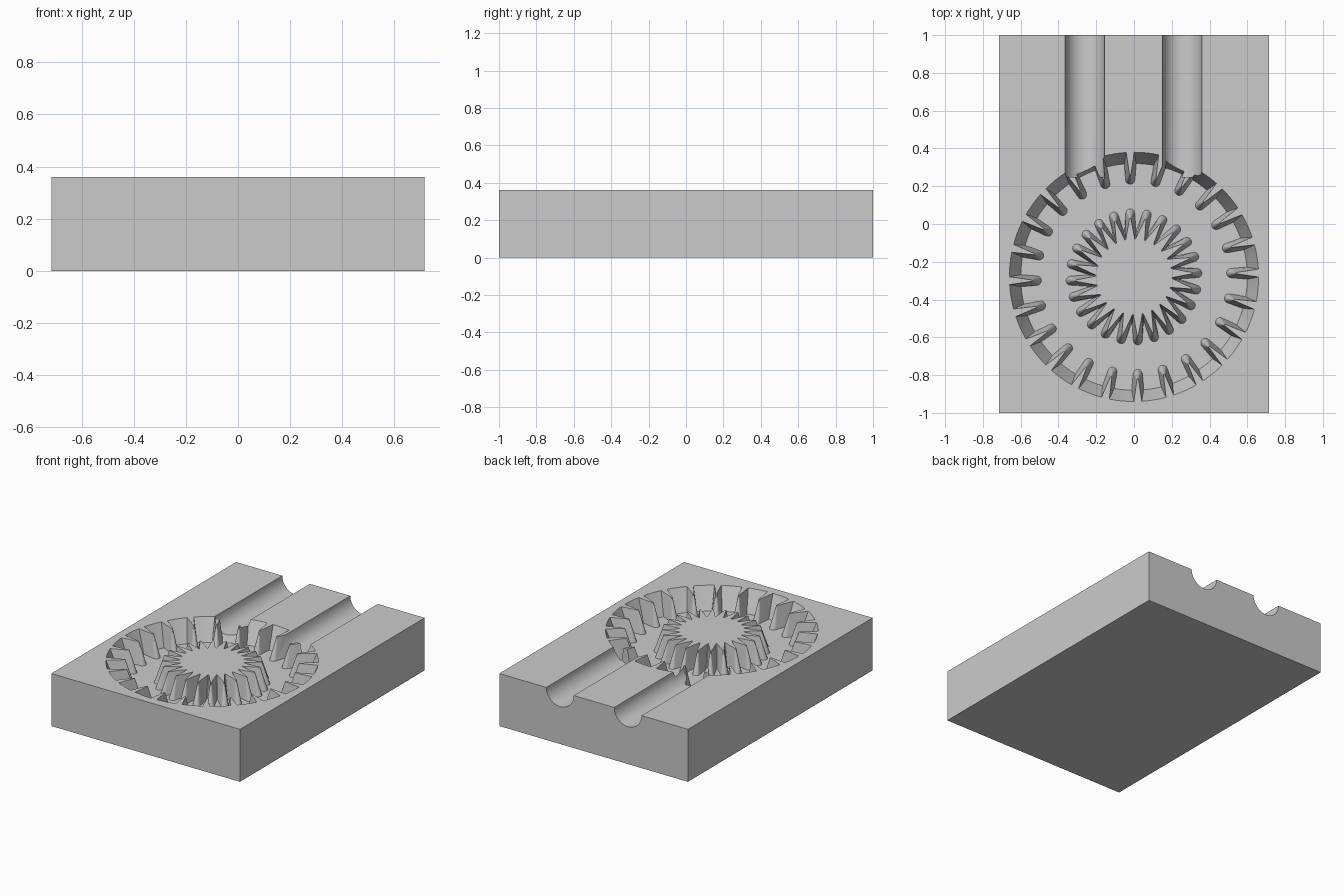
import bpy
import bmesh
from math import pi, sin, cos, atan2, sqrt, radians
from mathutils import Matrix, Vector

cube = bpy.data.objects.get("Cube")
if cube:
    bpy.data.objects.remove(cube, do_unlink=True)

WIDTH, LENGTH, HEIGHT = 1.43, 2.0, 0.36
FLOOR = 0.21            # height of the ring trench floor
CENTRE = Vector((0, -0.28, 0))
TEETH = 24
PITCH = 2 * pi / TEETH
SHIFT = 0.02            # ribs sit slightly to one side of the radial line

grey = bpy.data.materials.new("plain_grey")
grey.use_nodes = True
grey.diffuse_color = (0.6, 0.6, 0.6, 1)
grey.node_tree.nodes["Principled BSDF"].inputs["Base Color"].default_value = (0.6, 0.6, 0.6, 1)


def finish(name, bm):
    bmesh.ops.recalc_face_normals(bm, faces=bm.faces)
    mesh = bpy.data.meshes.new(name)
    bm.to_mesh(mesh)
    bm.free()
    mesh.materials.append(grey)
    obj = bpy.data.objects.new(name, mesh)
    bpy.context.collection.objects.link(obj)
    return obj


def activate(obj):
    bpy.ops.object.select_all(action="DESELECT")
    obj.select_set(True)
    bpy.context.view_layer.objects.active = obj


def ribbed_ring(wall, tip, half_wall, half_tip, steps=8):
    """Outline of a circle with round-nosed ribs running from wall to tip."""
    side = 1 if tip > wall else -1
    outline = []
    for k in range(TEETH):
        turn = Matrix.Rotation(k * PITCH, 3, "Z")
        ends = []
        for v in (SHIFT - half_wall, SHIFT + half_wall):
            ends.append(Vector((sqrt(wall ** 2 - v ** 2), v, 0)))
        points = [ends[0]]
        for i in range(steps + 1):
            a = -pi / 2 + pi * i / steps
            points.append(Vector((tip + side * half_tip * (cos(a) - 1),
                                  SHIFT + half_tip * sin(a), 0)))
        points.append(ends[1])
        # wall between this rib and the next
        start = atan2(ends[1].y, ends[1].x)
        stop = PITCH + atan2(ends[0].y, ends[0].x)
        for i in range(1, 4):
            a = start + (stop - start) * i / 4
            points.append(Vector((wall * cos(a), wall * sin(a), 0)))
        outline += [CENTRE + turn @ p for p in points]
    return outline


def loft(name, levels):
    """Closed solid through matching outlines at rising heights."""
    bm = bmesh.new()
    loops = [[bm.verts.new((p.x, p.y, z)) for p in outline] for outline, z in levels]
    count = len(loops[0])
    for low, high in zip(loops, loops[1:]):
        for i in range(count):
            j = (i + 1) % count
            bm.faces.new((low[i], low[j], high[j], high[i]))
    bm.faces.new(loops[0][::-1])
    bm.faces.new(loops[-1])
    return finish(name, bm)


def cut(target, cutter):
    cutter.hide_render = True
    mod = target.modifiers.new("cut", "BOOLEAN")
    mod.operation = "DIFFERENCE"
    mod.solver = "EXACT"
    mod.object = cutter
    activate(target)
    bpy.ops.object.modifier_apply(modifier=mod.name)
    bpy.data.objects.remove(cutter, do_unlink=True)


# Solid block
bm = bmesh.new()
bmesh.ops.create_cube(bm, size=1, matrix=Matrix.Translation((0, 0, HEIGHT / 2))
                      @ Matrix.Diagonal((WIDTH, LENGTH, HEIGHT, 1)))
block = finish("mould_block", bm)

# Round trench with drafted wall and inward ribs
rim = ribbed_ring(0.66, 0.54, 0.021, 0.004)
base = ribbed_ring(0.60, 0.49, 0.032, 0.025)
cut(block, loft("trench_cutter", [(base, FLOOR), (rim, HEIGHT), (rim, HEIGHT + 0.05)]))

# Two half-round channels from the back edge to the trench
for x in (-0.26, 0.255):
    bm = bmesh.new()
    place = Matrix.Translation((x, 0.70, HEIGHT)) @ Matrix.Rotation(radians(90), 4, "X")
    bmesh.ops.create_cone(bm, cap_ends=True, segments=48, radius1=0.104,
                          radius2=0.104, depth=0.9, matrix=place)
    cut(block, finish("channel_cutter", bm))

# Central hub with outward ribs
hub_top = ribbed_ring(0.20, 0.31, 0.024, 0.004)
hub_base = ribbed_ring(0.25, 0.36, 0.030, 0.024)
hub = loft("ribbed_hub", [(hub_base, FLOOR), (hub_top, HEIGHT)])

for obj in (block, hub):
    activate(obj)
    bpy.ops.object.shade_smooth_by_angle(angle=radians(30))
